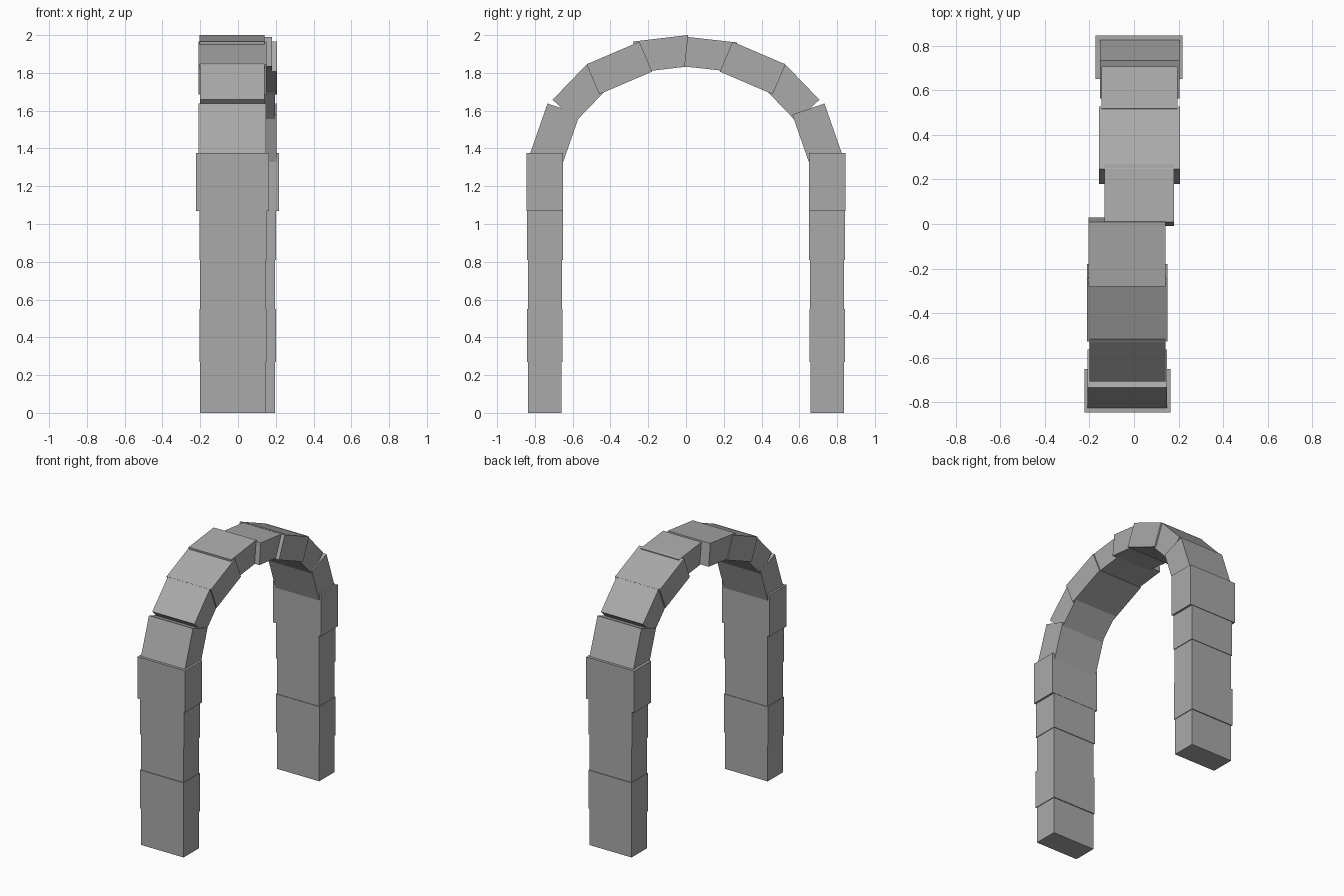
import bpy
from mathutils import Vector

cube = bpy.data.objects.get("Cube")
if cube:
    bpy.data.objects.remove(cube)

stone = bpy.data.materials.new("grey_stone")
stone.use_nodes = True
GREY = (0.40, 0.40, 0.40, 1)
stone.diffuse_color = GREY
stone.node_tree.nodes["Principled BSDF"].inputs["Base Color"].default_value = GREY


def block(name, x0, x1, lower, upper, depth, side):
    """Stone whose outer edge runs lower -> upper in (y, z), thick towards the inside."""
    a, b = Vector((0, *lower)), Vector((0, *upper))
    along = (b - a).normalized()
    inward = Vector((0, -along.z, along.y)) * depth
    if inward.y > 0 or inward.z > 0:
        inward = -inward
    profile = [a, b, b + inward, a + inward]
    verts = [(x, p.y * side, p.z) for x in (x0, x1) for p in profile]
    faces = [(0, 1, 2, 3), (7, 6, 5, 4)]
    faces += [(i, i + 4, (i + 1) % 4 + 4, (i + 1) % 4) for i in range(4)]
    if side > 0:
        faces = [f[::-1] for f in faces]
    mesh = bpy.data.meshes.new(name)
    mesh.from_pydata(verts, [], faces)
    mesh.validate()
    mesh.materials.append(stone)
    obj = bpy.data.objects.new(name, mesh)
    bpy.context.collection.objects.link(obj)
    # Consistent outward normals
    import bmesh
    bm = bmesh.new()
    bm.from_mesh(mesh)
    bmesh.ops.recalc_face_normals(bm, faces=bm.faces)
    bm.to_mesh(mesh)
    bm.free()


# Leg stones: outer y, inner y, sideways growth
LEVELS = [0, 0.27, 0.55, 0.81, 1.07]
LEG = [(0.836, 0.660, 0), (0.843, 0.653, 0.005), (0.837, 0.657, 0), (0.841, 0.652, 0.005)]

# Arch stones: lower and upper outer corner, depth
ARCH = [
    ((0.825, 1.374), (0.733, 1.638), 0.18),
    ((0.706, 1.658), (0.519, 1.852), 0.168),
    ((0.527, 1.845), (0.247, 1.965), 0.172),
]

# Sideways extents of each half, from the capital up to the crown
SPANS = {
    "front": [(-0.222, 0.164), (-0.208, 0.148), (-0.20, 0.141), (-0.21, 0.15), (-0.204, 0.141)],
    "back": [(-0.172, 0.217), (-0.152, 0.204), (-0.146, 0.195), (-0.157, 0.206), (-0.132, 0.179)],
}
CROWN = {
    "front": ((0.28, 1.966), (-0.01, 2.0), 0.165),
    "back": ((0.27, 1.961), (0.008, 1.99), 0.157),
}

for half, side in (("front", -1), ("back", 1)):
    spans = SPANS[half]
    # Leg
    left, right = (-0.20, 0.145) if side < 0 else (-0.145, 0.196)
    for i, (outer, inner, grow) in enumerate(LEG):
        block(f"{half}_leg_stone_{i + 1}", left - grow, right + grow,
              (outer, LEVELS[i]), (outer, LEVELS[i + 1]), outer - inner, side)
    # Capital
    block(f"{half}_capital", *spans[0], (0.845, 1.07), (0.845, 1.375), 0.195, side)
    # Curved run and crown
    for i, (lower, upper, depth) in enumerate(ARCH):
        block(f"{half}_arch_stone_{i + 1}", *spans[i + 1], lower, upper, depth, side)
    block(f"{half}_crown_stone", *spans[4], *CROWN[half], side)
